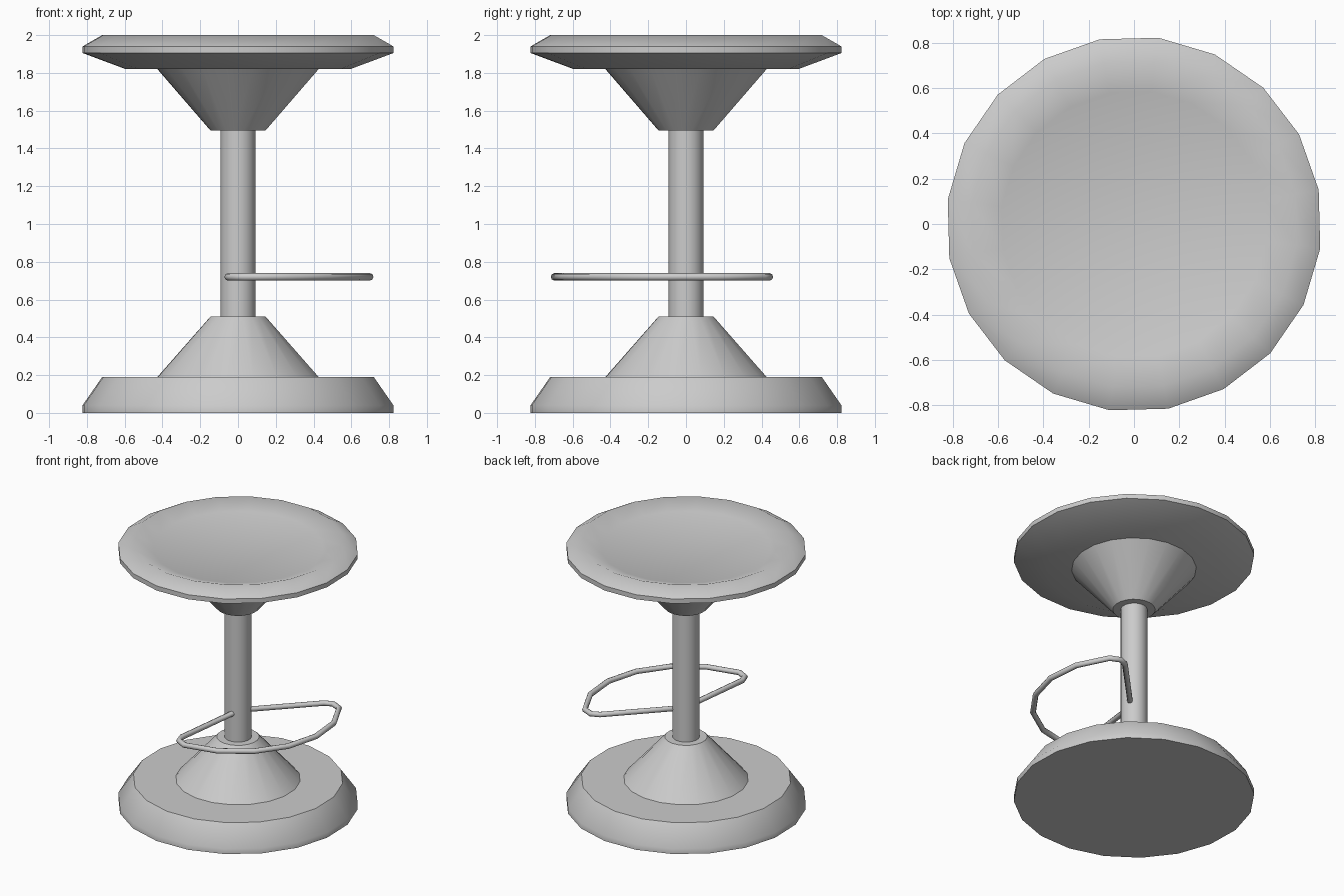
import bpy, bmesh
from math import cos, sin, radians, tau

if "Cube" in bpy.data.objects:
    bpy.data.objects.remove(bpy.data.objects["Cube"])

SIDES = 20
TURN = radians(-7.5)


def smooth(obj, angle):
    bpy.ops.object.select_all(action='DESELECT')
    obj.select_set(True)
    bpy.context.view_layer.objects.active = obj
    bpy.ops.object.shade_smooth_by_angle(angle=radians(angle))


def lathe(name, profile, angle=40):
    """Closed solid turned around z from (radius, height) pairs, bottom to top."""
    bm = bmesh.new()
    rings = []
    for r, z in profile:
        rings.append([bm.verts.new((r * cos(TURN + tau * i / SIDES),
                                    r * sin(TURN + tau * i / SIDES), z))
                      for i in range(SIDES)])
    for a, b in zip(rings, rings[1:]):
        for i in range(SIDES):
            j = (i + 1) % SIDES
            bm.faces.new((a[i], a[j], b[j], b[i]))
    bm.faces.new(rings[0][::-1])
    bm.faces.new(rings[-1])
    mesh = bpy.data.meshes.new(name)
    bm.to_mesh(mesh)
    bm.free()
    obj = bpy.data.objects.new(name, mesh)
    bpy.context.collection.objects.link(obj)
    smooth(obj, angle)
    return obj


# Floor base, and the flared collars at both ends of the stem
lathe("base", [(0.83, 0), (0.83, 0.04), (0.725, 0.19)])
lathe("lower_collar", [(0.435, 0.185), (0.147, 0.51)])
lathe("upper_collar", [(0.147, 1.495), (0.435, 1.825)])

# Stem
lathe("stem", [(0.093, 0.4), (0.093, 1.6)])

# Seat with a shallow dished top
lathe("seat", [(0.60, 1.82), (0.83, 1.905), (0.83, 1.94),
               (0.725, 2.0), (0.59, 1.95)], 55)

# Footrest: bent rod, mirrored about its own axis (angle from axis, radius)
AXIS = -25.5
half = [(69.5, 0.60), (67.5, 0.66), (61.5, 0.697), (41, 0.70), (20.5, 0.70)]
loop = [(-a, r) for a, r in half] + [(0, 0.70)] + half[::-1]
path = [(0.02, -0.01)]
path += [(r * cos(radians(AXIS + a)), r * sin(radians(AXIS + a))) for a, r in loop]

curve = bpy.data.curves.new("footrest", 'CURVE')
curve.dimensions = '3D'
curve.bevel_depth = 0.02
curve.bevel_resolution = 2
spline = curve.splines.new('POLY')
spline.points.add(len(path) - 1)
for p, (x, y) in zip(spline.points, path):
    p.co = (x, y, 0.72, 1)
spline.use_cyclic_u = True
footrest = bpy.data.objects.new("footrest", curve)
bpy.context.collection.objects.link(footrest)
